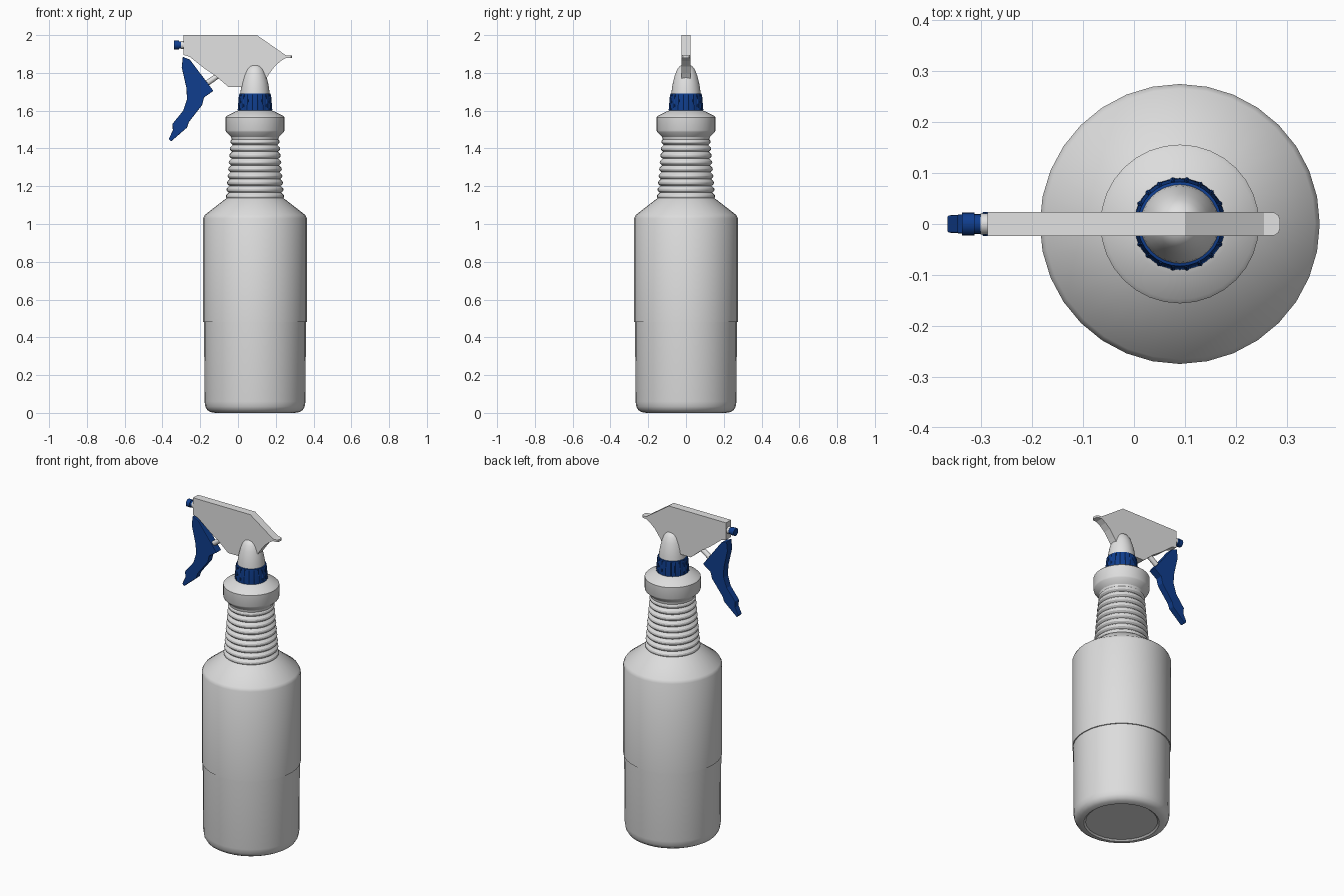
import bpy, bmesh, math
from mathutils import Vector

cube = bpy.data.objects.get("Cube")
if cube:
    bpy.data.objects.remove(cube, do_unlink=True)

AXIS_X = 0.09


def material(name, color):
    m = bpy.data.materials.new(name)
    m.use_nodes = True
    m.diffuse_color = (*color, 1)
    bsdf = next(n for n in m.node_tree.nodes if n.type == "BSDF_PRINCIPLED")
    bsdf.inputs["Base Color"].default_value = (*color, 1)
    return m


bottle_white = material("bottle white", (0.72, 0.72, 0.72))
head_white = material("sprayer white", (0.76, 0.76, 0.76))
blue = material("deep blue", (0.005, 0.048, 0.27))


def finish(name, bm, mat, smooth=True):
    bmesh.ops.recalc_face_normals(bm, faces=bm.faces[:])
    mesh = bpy.data.meshes.new(name)
    bm.to_mesh(mesh)
    bm.free()
    mesh.materials.append(mat)
    obj = bpy.data.objects.new(name, mesh)
    bpy.context.collection.objects.link(obj)
    if smooth:
        bpy.ops.object.select_all(action="DESELECT")
        obj.select_set(True)
        bpy.context.view_layer.objects.active = obj
        bpy.ops.object.shade_smooth_by_angle(angle=math.radians(30))
    return obj


def lathe(name, profile, mat, sides=32):
    """Spin (radius, z) points around the bottle axis; both ends are closed."""
    bm = bmesh.new()
    rings = []
    for r, z in profile:
        rings.append([bm.verts.new((AXIS_X + r * math.cos(math.tau * i / sides),
                                    r * math.sin(math.tau * i / sides), z))
                      for i in range(sides)])
    for a, b in zip(rings, rings[1:]):
        for i in range(sides):
            j = (i + 1) % sides
            bm.faces.new((a[i], a[j], b[j], b[i]))
    bm.faces.new(rings[0])
    bm.faces.new(rings[-1])
    return finish(name, bm, mat)


def plate(name, outline, half, mat, bevel=0.0):
    """Extrude an (x, z) outline across y; half may depend on z."""
    width = half if callable(half) else lambda z: half
    bm = bmesh.new()
    front = [bm.verts.new((x, -width(z), z)) for x, z in outline]
    back = [bm.verts.new((x, width(z), z)) for x, z in outline]
    bm.faces.new(front)
    bm.faces.new(back)
    for i in range(len(outline)):
        j = (i + 1) % len(outline)
        bm.faces.new((front[i], front[j], back[j], back[i]))
    obj = finish(name, bm, mat, smooth=False)
    if bevel:
        mod = obj.modifiers.new("soft edges", "BEVEL")
        mod.width = bevel
        mod.segments = 2
    return obj


def rod(name, start, end, r1, r2, mat, sides=16):
    start, end = Vector(start), Vector(end)
    bm = bmesh.new()
    bmesh.ops.create_cone(bm, cap_ends=True, segments=sides, radius1=r1,
                          radius2=r2, depth=(end - start).length)
    turn = (end - start).to_track_quat("Z", "Y")
    for v in bm.verts:
        v.co = turn @ v.co + (start + end) / 2
    return finish(name, bm, mat)


# Bottle body: rounded foot, narrower lower half, wider upper half, shoulder
lathe("bottle_body", [(0.2, 0.008), (0.21, 0.0), (0.235, 0.004), (0.252, 0.014),
                      (0.263, 0.033), (0.267, 0.06), (0.270, 0.48), (0.275, 0.481),
                      (0.275, 1.03), (0.266, 1.048), (0.16, 1.13), (0.145, 1.14)],
      bottle_white)

# Ribbed grip neck
RIBS, LOW, HIGH = 9, 1.13, 1.455
pitch = (HIGH - LOW) / RIBS
neck = []
for k in range(RIBS):
    z = LOW + k * pitch
    r = 0.154 - 0.024 * k / (RIBS - 1)
    neck += [(r - 0.012, z), (r - 0.002, z + pitch * 0.25), (r, z + pitch * 0.45),
             (r - 0.002, z + pitch * 0.65), (r - 0.012, z + pitch * 0.9)]
lathe("ribbed_neck", neck + [(0.122, HIGH)], bottle_white)

# Collar at the top of the neck
lathe("neck_collar", [(0.122, 1.44), (0.126, 1.46), (0.153, 1.487), (0.156, 1.495),
                      (0.156, 1.565), (0.148, 1.573), (0.1, 1.597), (0.08, 1.605)],
      bottle_white)

# Screw cap with grip ridges
lathe("screw_cap", [(0.089, 1.598), (0.09, 1.605), (0.083, 1.69), (0.076, 1.692)], blue)
GRIPS = 20
for i in range(GRIPS):
    a = math.tau * (i + 0.5) / GRIPS
    rod("cap_ridge", (AXIS_X + 0.088 * math.cos(a), 0.088 * math.sin(a), 1.603),
        (AXIS_X + 0.082 * math.cos(a), 0.082 * math.sin(a), 1.685),
        0.005, 0.004, blue, 6)

# Domed pump housing
lathe("pump_dome", [(0.078, 1.685), (0.075, 1.715), (0.069, 1.75), (0.059, 1.787),
                    (0.047, 1.818), (0.033, 1.836), (0.017, 1.844), (0.003, 1.846)],
      head_white)

# Sprayer head shell
plate("sprayer_head", [(-0.288, 2.0), (0.1, 2.0), (0.255, 1.892), (0.255, 1.88),
                       (0.225, 1.862), (0.195, 1.835), (0.165, 1.795), (0.13, 1.74),
                       (0.1, 1.725), (-0.05, 1.725), (-0.12, 1.785), (-0.18, 1.825),
                       (-0.255, 1.885), (-0.288, 1.895)], 0.024, head_white)

# Rounded rear tab
bm = bmesh.new()
tab = [(0.24, -0.023), (0.275, -0.023), (0.284, -0.017), (0.287, -0.008),
       (0.287, 0.008), (0.284, 0.017), (0.275, 0.023), (0.24, 0.023)]
face = bm.faces.new([bm.verts.new((x, y, 1.879)) for x, y in tab])
grown = bmesh.ops.extrude_face_region(bm, geom=[face])["geom"]
bmesh.ops.translate(bm, vec=(0, 0, 0.013),
                    verts=[g for g in grown if isinstance(g, bmesh.types.BMVert)])
finish("rear_tab", bm, head_white, smooth=False)

# Nozzle and its seat
rod("nozzle_seat", (-0.28, 0, 1.948), (-0.302, 0, 1.948), 0.021, 0.021, head_white)
rod("nozzle_ring", (-0.3, 0, 1.948), (-0.315, 0, 1.948), 0.019, 0.019, blue)
rod("nozzle_tip", (-0.313, 0, 1.948), (-0.338, 0, 1.948), 0.023, 0.023, blue)

# Plunger between the trigger and the head
rod("plunger", (-0.2, 0, 1.72), (-0.1, 0, 1.79), 0.015, 0.015, head_white)

# Trigger lever, tapering slightly toward the tip
plate("trigger", [(-0.292, 1.885), (-0.255, 1.87), (-0.13, 1.705), (-0.18, 1.67),
                  (-0.19, 1.63), (-0.26, 1.54), (-0.27, 1.51), (-0.355, 1.437),
                  (-0.367, 1.45), (-0.345, 1.495), (-0.347, 1.53), (-0.29, 1.6),
                  (-0.27, 1.66), (-0.273, 1.72), (-0.298, 1.83)],
      lambda z: 0.017 + 0.007 * min(1, max(0, (z - 1.45) / 0.3)), blue, 0.003)
